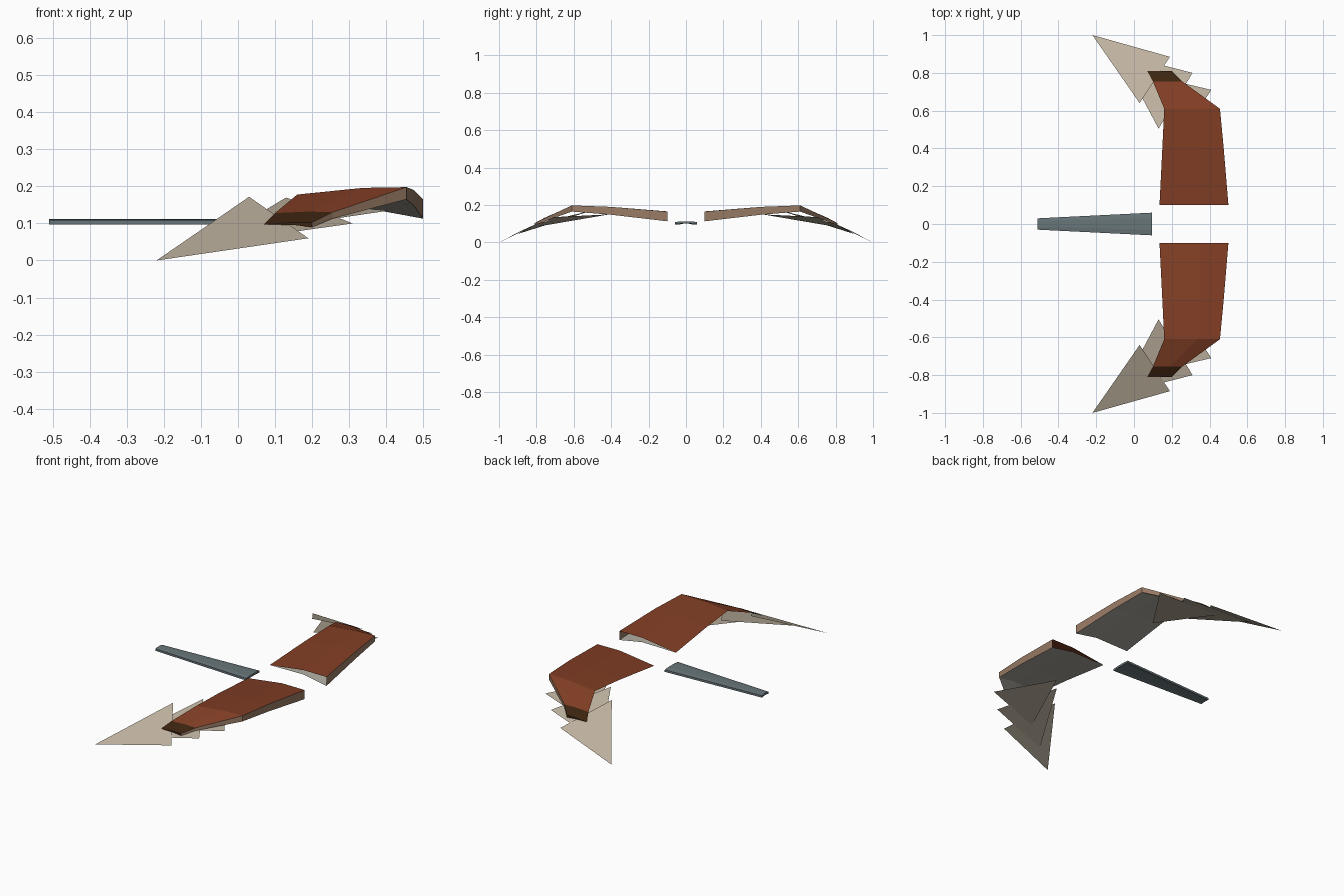
import bpy

cube = bpy.data.objects.get("Cube")
if cube:
    bpy.data.objects.remove(cube, do_unlink=True)


def material(name, colour):
    mat = bpy.data.materials.new(name)
    mat.use_nodes = True
    mat.diffuse_color = (*colour, 1)
    bsdf = next(n for n in mat.node_tree.nodes if n.type == 'BSDF_PRINCIPLED')
    bsdf.inputs["Base Color"].default_value = (*colour, 1)
    return mat


rust = material("rust", (0.22, 0.048, 0.018))
dark_brown = material("dark brown", (0.045, 0.017, 0.005))
tan = material("tan", (0.32, 0.2, 0.13))
beige = material("beige", (0.52, 0.45, 0.35))
grey_beige = material("grey beige", (0.42, 0.4, 0.35))
slate = material("slate", (0.14, 0.18, 0.195))


def build(name, verts, faces, mats, rule=None, mirror=False):
    mesh = bpy.data.meshes.new(name)
    mesh.from_pydata(verts, [], faces)
    for mat in mats:
        mesh.materials.append(mat)
    for poly in mesh.polygons:
        if rule:
            poly.material_index = rule(poly.index)
    obj = bpy.data.objects.new(name, mesh)
    bpy.context.collection.objects.link(obj)
    if mirror:
        mod = obj.modifiers.new("Mirror", 'MIRROR')
        mod.use_axis = (False, True, False)
        mod.use_clip = False
        mod.use_mirror_merge = False
    return obj


def loft(rings):
    """Quads joining closed rings of equal length."""
    n = len(rings[0])
    verts = [p for ring in rings for p in ring]
    faces = [(i * n + k, i * n + (k + 1) % n,
              (i + 1) * n + (k + 1) % n, (i + 1) * n + k)
             for i in range(len(rings) - 1) for k in range(n)]
    return verts, faces


# Wings: stations from root to tip
# y, leading x, leading top z, leading bottom z, trailing x, trailing z, camber
stations = [
    (0.10, 0.50, 0.165, 0.113, 0.135, 0.137, 0.012),
    (0.40, 0.475, 0.19, 0.148, 0.15, 0.165, 0.008),
    (0.61, 0.455, 0.198, 0.165, 0.16, 0.178, 0.006),
    (0.755, 0.255, 0.130, 0.113, 0.10, 0.128, 0.003),
    (0.81, 0.20, 0.103, 0.09, 0.07, 0.097, 0.002),
]
rings = []
for y, lx, top, bottom, tx, tz, camber in stations:
    mx = lx * 0.6 + tx * 0.4
    mz = top * 0.6 + tz * 0.4 + camber
    rings.append([(tx, y, tz), (mx, y, mz), (lx, y, top),
                  (lx, y, bottom), (mx, y, mz - (top - bottom) * 0.5)])
verts, faces = loft(rings)
last_segment = len(faces) - 5
faces.append(tuple(range(len(verts) - 5, len(verts))))  # tip cap, root stays open


def wing_colour(i):
    side = i % 5
    if i >= last_segment and (side < 2 or i == last_segment + 5):
        return 1
    return (0, 0, 2, 3, 3)[side]


build("wings", verts, faces, [rust, dark_brown, tan, grey_beige], wing_colour, mirror=True)

# Wingtip feathers: outer tip, inner corner, leading corner
feathers = {
    "outer_feathers": [(-0.22, 1.0, 0.0), (0.03, 0.64, 0.172), (0.19, 0.885, 0.06)],
    "middle_feathers": [(-0.08, 0.90, 0.045), (0.13, 0.505, 0.17), (0.31, 0.80, 0.10)],
    "inner_feathers": [(0.07, 0.79, 0.085), (0.21, 0.41, 0.15), (0.41, 0.71, 0.135)],
}
for name, corners in feathers.items():
    build(name, corners, [(0, 1, 2)], [beige], mirror=True)

# Tail: thin tapered slab with a gently arched section
rings = []
for x, half in ((-0.51, 0.03), (0.095, 0.06)):
    arch = [(-1, 0), (-0.5, 0.003), (0.5, 0.003), (1, 0)]
    rings.append([(x, half * s, 0.109 + h) for s, h in arch] +
                 [(x, half * s, 0.097 + h) for s, h in reversed(arch)])
verts, faces = loft(rings)
faces = [f[::-1] for f in faces]
faces += [tuple(range(8)), tuple(reversed(range(8, 16)))]
faces = [f[::-1] for f in faces]
# ring runs +y along the top, so the loft needs its winding turned outward
build("tail", verts, [f[::-1] for f in faces], [slate])
